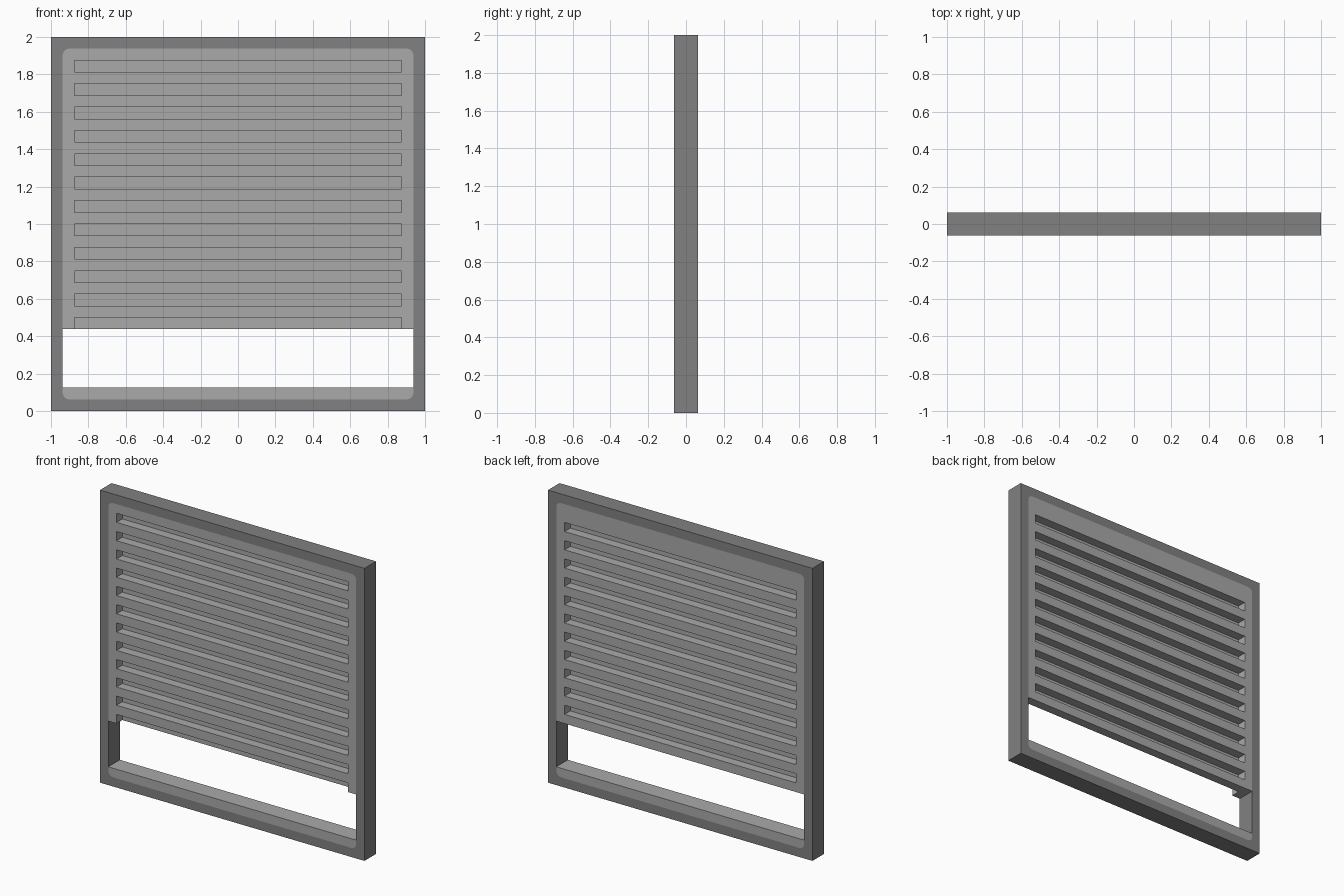
import bpy
import math

if "Cube" in bpy.data.objects:
    bpy.data.objects.remove(bpy.data.objects["Cube"], do_unlink=True)

U = 0.0625            # basic module; everything is a multiple of it
INNER = 15 * U        # half width of the infill
SLOT = 14 * U         # half width of the slots
PANEL_BOTTOM = 7 * U
RADIUS = 0.035


def material(name, value):
    m = bpy.data.materials.new(name)
    m.use_nodes = True
    colour = (value, value, value, 1)
    m.diffuse_color = colour
    m.node_tree.nodes["Principled BSDF"].inputs["Base Color"].default_value = colour
    return m


dark = material("dark grey", 0.22)
light = material("light grey", 0.40)


def rect(half, z0, z1):
    return [(-half, z0), (half, z0), (half, z1), (-half, z1)]


def arc(cx, cz, start):
    """Quarter circle, counter-clockwise from the start angle in degrees."""
    angles = [math.radians(start + 90 * i / 4) for i in range(5)]
    return [(cx + RADIUS * math.cos(a), cz + RADIUS * math.sin(a)) for a in angles]


def top_corners():
    c, z = INNER - RADIUS, 2 - U - RADIUS
    return arc(c, z, 0) + arc(-c, z, 90)


def bottom_corners():
    c, z = INNER - RADIUS, U + RADIUS
    return arc(-c, z, 180) + arc(c, z, 270)


def plate(name, loops, y, thickness, mat):
    """Upright plate from an outline plus hole outlines, given in x and z."""
    curve = bpy.data.curves.new(name, "CURVE")
    curve.dimensions = "2D"
    curve.fill_mode = "BOTH"
    curve.extrude = thickness / 2
    for loop in loops:
        spline = curve.splines.new("POLY")
        spline.points.add(len(loop) - 1)
        for point, (x, z) in zip(spline.points, loop):
            point.co = (x, z, 0, 1)
        spline.use_cyclic_u = True
    curve.materials.append(mat)
    obj = bpy.data.objects.new(name, curve)
    bpy.context.scene.collection.objects.link(obj)
    obj.rotation_euler.x = math.pi / 2
    obj.location.y = y
    bpy.ops.object.select_all(action="DESELECT")
    obj.select_set(True)
    bpy.context.view_layer.objects.active = obj
    bpy.ops.object.convert(target="MESH")
    bpy.ops.object.shade_flat()
    return bpy.context.object


def slots(first_top, count):
    tops = [first_top - 2 * U * i for i in range(count)]
    return [rect(SLOT, top - U, top) for top in tops]


# Outer frame with a rounded opening
plate("frame", [rect(1, 0, 2), top_corners() + bottom_corners()], 0, 2 * U, dark)

# Sill along the bottom of the opening
plate("sill", [bottom_corners() + [(INNER, 2 * U), (-INNER, 2 * U)]], 0, 2 * U, light)

# Front louvre layer, with its lowest slot open at the bottom edge
notched = top_corners() + [
    (-INNER, PANEL_BOTTOM), (-SLOT, PANEL_BOTTOM), (-SLOT, PANEL_BOTTOM + U),
    (SLOT, PANEL_BOTTOM + U), (SLOT, PANEL_BOTTOM), (INNER, PANEL_BOTTOM)]
plate("front_louvres", [notched] + slots(30 * U, 11), -U / 2, U, light)

# Back louvre layer, with slots staggered against the front ones
straight = top_corners() + [(-INNER, PANEL_BOTTOM), (INNER, PANEL_BOTTOM)]
plate("back_louvres", [straight] + slots(29 * U, 11), U / 2, U, light)
